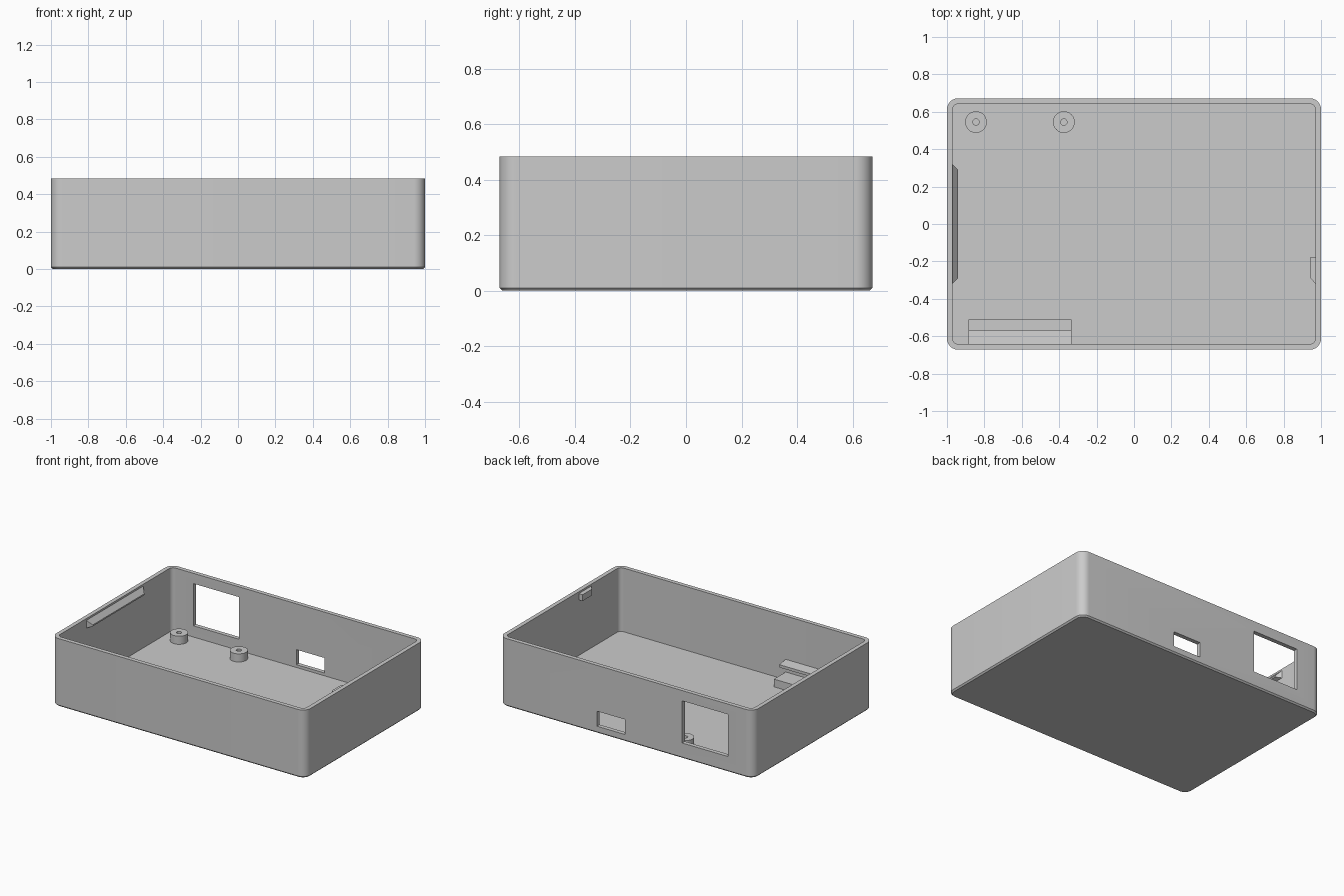
import bpy, bmesh, math
from mathutils import Vector

cube = bpy.data.objects.get("Cube")
if cube:
    bpy.data.objects.remove(cube, do_unlink=True)

grey = bpy.data.materials.new("matte grey plastic")
grey.use_nodes = True
grey.diffuse_color = (0.6, 0.6, 0.6, 1)
grey.node_tree.nodes["Principled BSDF"].inputs["Base Color"].default_value = (0.6, 0.6, 0.6, 1)

HX, HY, H = 1.0, 0.672, 0.483   # half length, half depth, height
WALL, FLOOR = 0.03, 0.03


def finish(name, bm, smooth=False):
    bmesh.ops.recalc_face_normals(bm, faces=bm.faces)
    mesh = bpy.data.meshes.new(name)
    bm.to_mesh(mesh)
    bm.free()
    mesh.materials.append(grey)
    ob = bpy.data.objects.new(name, mesh)
    bpy.context.collection.objects.link(ob)
    if smooth:
        smooth_shade(ob)
    return ob


def select_only(ob):
    bpy.ops.object.select_all(action='DESELECT')
    ob.select_set(True)
    bpy.context.view_layer.objects.active = ob


def smooth_shade(ob):
    select_only(ob)
    bpy.ops.object.shade_smooth_by_angle(angle=math.radians(30))


def rounded_ring(bm, inset, radius, z, steps=10):
    """Loop of vertices round a rectangle with rounded corners."""
    ring = []
    cx, cy = HX - inset - radius, HY - inset - radius
    for k, (sx, sy) in enumerate([(1, 1), (-1, 1), (-1, -1), (1, -1)]):
        for i in range(steps + 1):
            a = math.pi / 2 * (k + i / steps)
            ring.append(bm.verts.new((sx * cx + radius * math.cos(a),
                                      sy * cy + radius * math.sin(a), z)))
    return ring


def bridge(bm, a, b):
    for i in range(len(a)):
        j = (i + 1) % len(a)
        bm.faces.new((a[i], a[j], b[j], b[i]))


def box(name, lo, hi):
    bm = bmesh.new()
    bmesh.ops.create_cube(bm, size=1)
    lo, hi = Vector(lo), Vector(hi)
    for v in bm.verts:
        v.co = (lo + hi) / 2 + v.co * (hi - lo)
    return finish(name, bm)


def loft(name, end_a, end_b):
    """Solid between two matching polygon ends."""
    bm = bmesh.new()
    a = [bm.verts.new(p) for p in end_a]
    b = [bm.verts.new(p) for p in end_b]
    bm.faces.new(a)
    bm.faces.new(b)
    bridge(bm, a, b)
    return finish(name, bm)


# Open tray: chamfered base, outer wall, rim, inner wall, floor
bm = bmesh.new()
rings = [rounded_ring(bm, *spec) for spec in [
    (0.01, 0.05, 0), (0, 0.06, 0.01), (0, 0.06, H),
    (WALL, 0.03, H), (WALL, 0.03, FLOOR)]]
for a, b in zip(rings, rings[1:]):
    bridge(bm, a, b)
bm.faces.new(rings[0])
bm.faces.new(rings[-1])
tray = finish("tray", bm)

# Two port openings through the back wall
for name, x0, x1, z0, z1 in [("large_port", -0.8, -0.44, 0.11, 0.41),
                             ("small_port", 0.01, 0.23, 0.05, 0.157)]:
    cutter = box(name + "_cutter", (x0, HY - 0.06, z0), (x1, HY + 0.05, z1))
    cutter.hide_render = True
    mod = tray.modifiers.new(name, 'BOOLEAN')
    mod.operation = 'DIFFERENCE'
    mod.solver = 'EXACT'
    mod.object = cutter
    select_only(tray)
    bpy.ops.object.modifier_apply(modifier=name)
    bpy.data.objects.remove(cutter, do_unlink=True)
smooth_shade(tray)

# Screw bosses with blind holes
for name, x in [("left_end_boss", -0.845), ("middle_boss", -0.375)]:
    bm = bmesh.new()
    loops = []
    for r, z in [(0.058, FLOOR), (0.058, 0.088), (0.017, 0.088), (0.017, 0.035)]:
        loops.append([bm.verts.new((x + r * math.cos(math.tau * i / 32),
                                    0.545 + r * math.sin(math.tau * i / 32), z))
                      for i in range(32)])
    for a, b in zip(loops, loops[1:]):
        bridge(bm, a, b)
    bm.faces.new(loops[0])
    bm.faces.new(loops[-1])
    finish(name, bm, smooth=True)

# Long snap ridge inside the -x wall, tapered at both ends
IX, IY = HX - WALL, HY - WALL


def ridge_end(y_wall, y_tip):
    return [(-IX, y_wall, 0.47), (-IX + 0.03, y_tip, 0.435),
            (-IX + 0.03, y_tip, 0.425), (-IX, y_wall, 0.415)]


loft("snap_ridge", ridge_end(-0.32, -0.29), ridge_end(0.32, 0.29))

# Small catch inside the +x wall, tapered at its front end
catch = [(IX, -0.32), (IX - 0.03, -0.285), (IX - 0.03, -0.18), (IX, -0.18)]
loft("catch", [(x, y, 0.425) for x, y in catch], [(x, y, 0.47) for x, y in catch])

# Board holder on the front wall: low step with a lip above it
box("holder_step", (-0.885, -IY, FLOOR), (-0.335, -0.51, 0.085))
lip = [(-IY, 0.175), (-0.57, 0.165), (-0.57, 0.145), (-IY, 0.125)]
loft("holder_lip", [(-0.885, y, z) for y, z in lip], [(-0.335, y, z) for y, z in lip])
